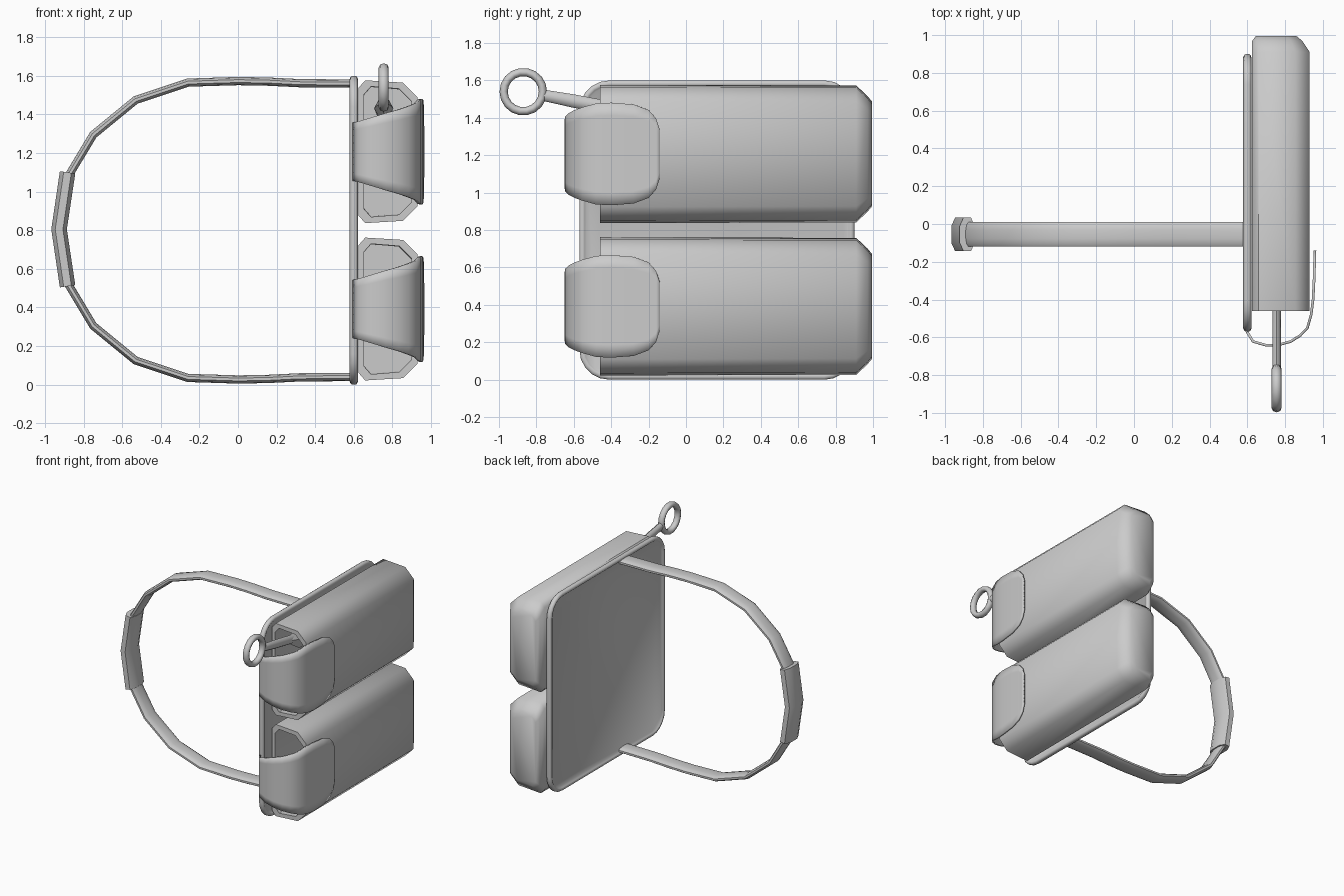
import bpy, bmesh, math
from math import sin, cos, pi
from mathutils import Vector

if "Cube" in bpy.data.objects:
    bpy.data.objects.remove(bpy.data.objects["Cube"])


def finish(bm, name, angle):
    bmesh.ops.recalc_face_normals(bm, faces=bm.faces)
    me = bpy.data.meshes.new(name)
    bm.to_mesh(me)
    bm.free()
    ob = bpy.data.objects.new(name, me)
    bpy.context.collection.objects.link(ob)
    bpy.ops.object.select_all(action='DESELECT')
    ob.select_set(True)
    bpy.context.view_layer.objects.active = ob
    bpy.ops.object.shade_smooth_by_angle(angle=math.radians(angle))
    return ob


def loft(name, rings, closed=True, caps=True, angle=50):
    """Skin a list of equal-length point rings."""
    bm = bmesh.new()
    vs = [[bm.verts.new(p) for p in r] for r in rings]
    n = len(vs[0])
    for a, b in zip(vs, vs[1:]):
        for i in range(n if closed else n - 1):
            j = (i + 1) % n
            bm.faces.new((a[i], a[j], b[j], b[i]))
    if caps:
        bm.faces.new(vs[0])
        bm.faces.new(vs[-1])
    return finish(bm, name, angle)


# Back plate: rounded slab with a raised rim on both faces
def plate_ring(x, inset):
    y0, y1, z0, z1, r = -0.57 + inset, 0.90 - inset, inset, 1.6 - inset, 0.16 - inset
    corners = [(y1 - r, z1 - r), (y0 + r, z1 - r), (y0 + r, z0 + r), (y1 - r, z0 + r)]
    return [(x, cy + r * cos((k + s / 5) * pi / 2), cz + r * sin((k + s / 5) * pi / 2))
            for k, (cy, cz) in enumerate(corners) for s in range(6)]


loft("back_plate", [plate_ring(x, d) for x, d in
                    ((.592, .036), (.583, .028), (.578, .018), (.583, .006), (.592, 0), (.61, 0),
                     (.617, .006), (.622, .018), (.617, .028), (.61, .036))])


# Pouches: hollow, open at the front, chamfered at the far end
def pouch_ring(y, cz, x0, x1, h, c):
    s = 0.035
    half = [(x0, h - .04), (x0 + s, h), (x1 - c, h - .012), (x1, h - .012 - c)]
    return [(x, y, cz + z) for x, z in half] + [(x, y, cz - z) for x, z in reversed(half)]


# Flap profile: x, y, half height
FLAP = [(.598, -.57, .15), (.63, -.622, .158), (.70, -.642, .18), (.765, -.64, .20),
        (.83, -.622, .218), (.88, -.59, .235), (.918, -.55, .25), (.938, -.48, .27),
        (.948, -.40, .274), (.954, -.28, .265), (.956, -.20, .235), (.957, -.16, .19),
        (.958, -.14, .13)]

for tag, cz in (("lower", 0.392), ("upper", 1.207)):
    loft(tag + "_pouch", [
        pouch_ring(.995, cz, .645, .86, .28, .05),
        pouch_ring(.97, cz, .626, .89, .31, .06),
        pouch_ring(.91, cz, .624, .93, .366, .075),
        pouch_ring(-.46, cz, .624, .93, .37, .075),
        pouch_ring(-.46, cz, .654, .90, .338, .065),
        pouch_ring(.90, cz, .654, .90, .335, .065)])
    flap = loft(tag + "_flap",
                [[(x, y, cz + h * k / 4) for k in range(-4, 5)] for x, y, h in FLAP],
                closed=False, caps=False)
    m = flap.modifiers.new("thickness", 'SOLIDIFY')
    m.thickness, m.offset = 0.014, 0


# Flat tubes following a path in the xz plane
def band(name, path, half_width, half_thick, sides, yc=-.055, power=1.0, angle=50):
    rings = []
    for i, (x, z) in enumerate(path):
        a, b = path[max(i - 1, 0)], path[min(i + 1, len(path) - 1)]
        t = Vector((b[0] - a[0], 0, b[1] - a[1])).normalized()
        n = Vector((t.z, 0, -t.x))
        ring = []
        for k in range(sides):
            u = 2 * pi * (k + .5) / sides
            c, s = (math.copysign(abs(v) ** power, v) for v in (cos(u), sin(u)))
            ring.append(Vector((x, yc + half_width * c, z)) + n * half_thick * s)
        rings.append(ring)
    return loft(name, rings, angle=angle)


# Leg strap: mirrored about mid height
top = [(.60, 1.56), (.32, 1.562), (.16, 1.57), (0, 1.573), (-.26, 1.565),
       (-.53, 1.475), (-.75, 1.295), (-.885, 1.07)]
path = top + [(-.925, .80)] + [(x, 1.6 - z) for x, z in reversed(top)]
band("leg_strap", path, .067, .022, 12, power=.8)
# Pad at the far side of the strap
band("strap_pad", [(-.883, 1.10), (-.927, .805), (-.883, .51)], .095, .043, 8, power=.8, angle=30)

# Ring-handled blade tucked into the upper pouch
bm = bmesh.new()
R, r, N, M = .105, .026, 18, 8
vs = [[bm.verts.new((.755 + r * sin(2 * pi * j / M),
                     -.87 + (R + r * .85 * cos(2 * pi * j / M)) * cos(2 * pi * i / N),
                     1.54 + (R + r * .85 * cos(2 * pi * j / M)) * sin(2 * pi * i / N)))
       for j in range(M)] for i in range(N)]
for i in range(N):
    for j in range(M):
        k, l = (i + 1) % N, (j + 1) % M
        bm.faces.new((vs[i][j], vs[k][j], vs[k][l], vs[i][l]))
finish(bm, "handle_ring", 60)


def axis_ring(y, rx, rz, sides):
    zc = 1.52 - .19 * (y + .76)
    return [(.755 + rx * cos(2 * pi * k / sides), y, zc + rz * sin(2 * pi * k / sides))
            for k in range(sides)]


loft("blade_handle", [axis_ring(y, .022, h, 8) for y, h in ((-.775, .03), (-.60, .036), (-.38, .036))])
loft("blade", [axis_ring(y, a, b, 4) for y, a, b in
               ((-.42, .022, .034), (-.30, .05, .09), (.30, .004, .004))], angle=20)
